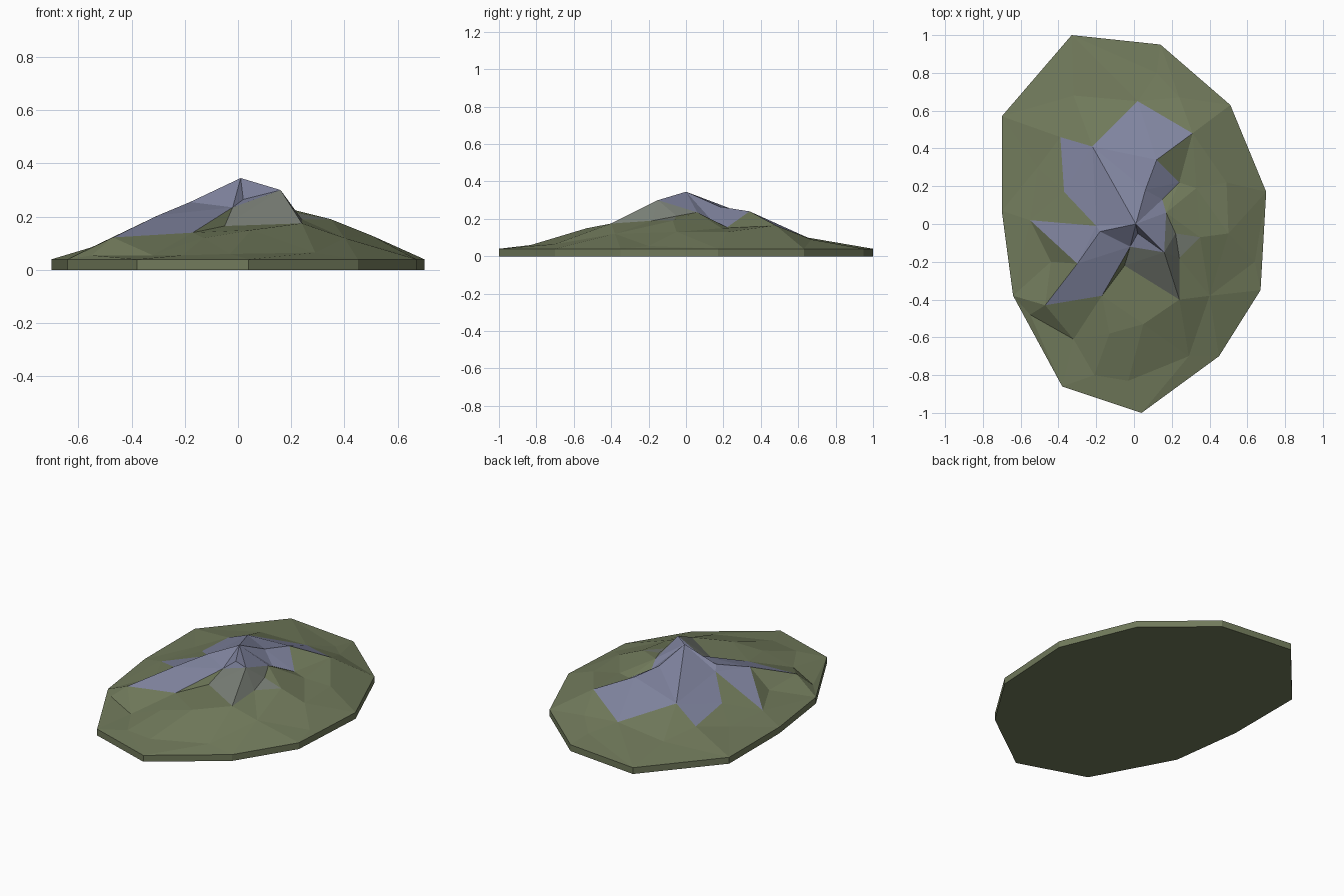
import bpy
from mathutils import Vector
from mathutils.geometry import delaunay_2d_cdt

if "Cube" in bpy.data.objects:
    bpy.data.objects.remove(bpy.data.objects["Cube"])


def material(name, rgb):
    m = bpy.data.materials.new(name)
    m.diffuse_color = (*rgb, 1)
    m.use_nodes = True
    m.node_tree.nodes["Principled BSDF"].inputs["Base Color"].default_value = m.diffuse_color
    return m


grass = material("moss_green", (0.165, 0.195, 0.105))
slate = material("slate_blue", (0.215, 0.23, 0.345))
stone = material("stone_grey", (0.19, 0.21, 0.18))

RIM_Z = 0.04

# Outer rim of the island
rim = [(-0.33, 1.0), (-0.70, 0.57), (-0.70, 0.07), (-0.64, -0.38),
       (-0.38, -0.86), (0.04, -1.0), (0.45, -0.70), (0.67, -0.35),
       (0.70, 0.17), (0.51, 0.63), (0.14, 0.95)]

# Key mountain points
peak = (0.01, 0.0, 0.345)
spur = (0.16, -0.15, 0.30)
shoulder = (-0.18, -0.04, 0.255)
notch = (-0.02, -0.12, 0.235)
west_arm = (-0.30, -0.21, 0.205)
north_arm = (-0.22, 0.41, 0.19)
crest = (0.06, 0.18, 0.265)
crest_end = (0.12, 0.34, 0.24)
east_step = (0.17, 0.06, 0.235)
foot = (0.24, -0.40, 0.175)
east_foot = (0.35, -0.07, 0.19)

# Boundary of the bare slate summit
slate_loop = [(-0.55, 0.02, 0.085), west_arm, (-0.47, -0.43, 0.122),
              (-0.17, -0.38, 0.14), notch, spur, east_step,
              (0.15, 0.13, 0.20), (0.24, 0.22, 0.155), crest_end,
              (0.31, 0.48, 0.165), (0.02, 0.65, 0.10), north_arm,
              (-0.39, 0.46, 0.11), (-0.37, 0.17, 0.14), (-0.20, -0.01, 0.225)]

# Boundary of the grey cliff
stone_loop = [spur, notch, (-0.05, -0.22, 0.165), foot, (0.24, -0.18, 0.19),
              east_foot, (0.22, -0.05, 0.215), east_step]

# Ridges that must stay as edges
ridges = [(peak, shoulder), (shoulder, west_arm), (peak, north_arm),
          (peak, crest), (crest, crest_end), (peak, spur), (peak, notch),
          (spur, foot), (peak, east_step), (shoulder, notch)]

# Grassy slopes
slopes = [(-0.32, 0.68, 0.08), (0.24, 0.67, 0.09), (0.12, 0.80, 0.06),
          (-0.51, 0.30, 0.08), (0.49, 0.22, 0.13), (0.33, 0.19, 0.15),
          (0.50, -0.05, 0.13), (0.64, -0.20, 0.055), (0.40, -0.38, 0.12),
          (0.29, -0.70, 0.065), (-0.03, -0.83, 0.06), (-0.21, -0.80, 0.055),
          (0.05, -0.53, 0.15), (-0.13, -0.58, 0.12), (-0.32, -0.61, 0.055),
          (-0.55, -0.48, 0.055), (-0.44, -0.20, 0.10), (0.02, -0.05, 0.265)]

# Collect unique points and constrained edges
points = []


def index(p):
    if p not in points:
        points.append(p)
    return points.index(p)


edges = set()


def link(a, b):
    edges.add(tuple(sorted((index(a), index(b)))))


rim_loop = [(x, y, RIM_Z) for x, y in rim]
for loop in (rim_loop, slate_loop, stone_loop):
    for a, b in zip(loop, loop[1:] + loop[:1]):
        link(a, b)
for a, b in ridges:
    link(a, b)
for p in slopes:
    index(p)


def inside(x, y, loop):
    hit = False
    for a, b in zip(loop, loop[1:] + loop[:1]):
        if (a[1] > y) != (b[1] > y):
            if x < a[0] + (y - a[1]) * (b[0] - a[0]) / (b[1] - a[1]):
                hit = not hit
    return hit


def height(co, source):
    if source:
        return points[source[0]][2]
    near = sorted(points, key=lambda p: (Vector(p[:2]) - co).length)[:2]
    return (near[0][2] + near[1][2]) / 2


def make_object(name, verts, faces, mats):
    mesh = bpy.data.meshes.new(name)
    mesh.from_pydata(verts, [], faces)
    for m in mats:
        mesh.materials.append(m)
    obj = bpy.data.objects.new(name, mesh)
    bpy.context.collection.objects.link(obj)
    return obj


# Faceted mountain surface, coloured by region
out = delaunay_2d_cdt([Vector(p[:2]) for p in points], list(edges), [], 0, 1e-5)
verts = [(co.x, co.y, height(co, src)) for co, src in zip(out[0], out[3])]
mountain = make_object("mountain", verts, [list(f) for f in out[2]],
                       [grass, slate, stone])
for f in mountain.data.polygons:
    x, y, _ = f.center
    if inside(x, y, slate_loop):
        f.material_index = 1
    elif inside(x, y, stone_loop):
        f.material_index = 2

# Base slab: side walls and underside
n = len(rim)
base_verts = [(x, y, 0) for x, y in rim] + rim_loop
base_faces = [list(range(n))[::-1]]
base_faces += [[i, (i + 1) % n, (i + 1) % n + n, i + n] for i in range(n)]
make_object("base_slab", base_verts, base_faces, [grass])
